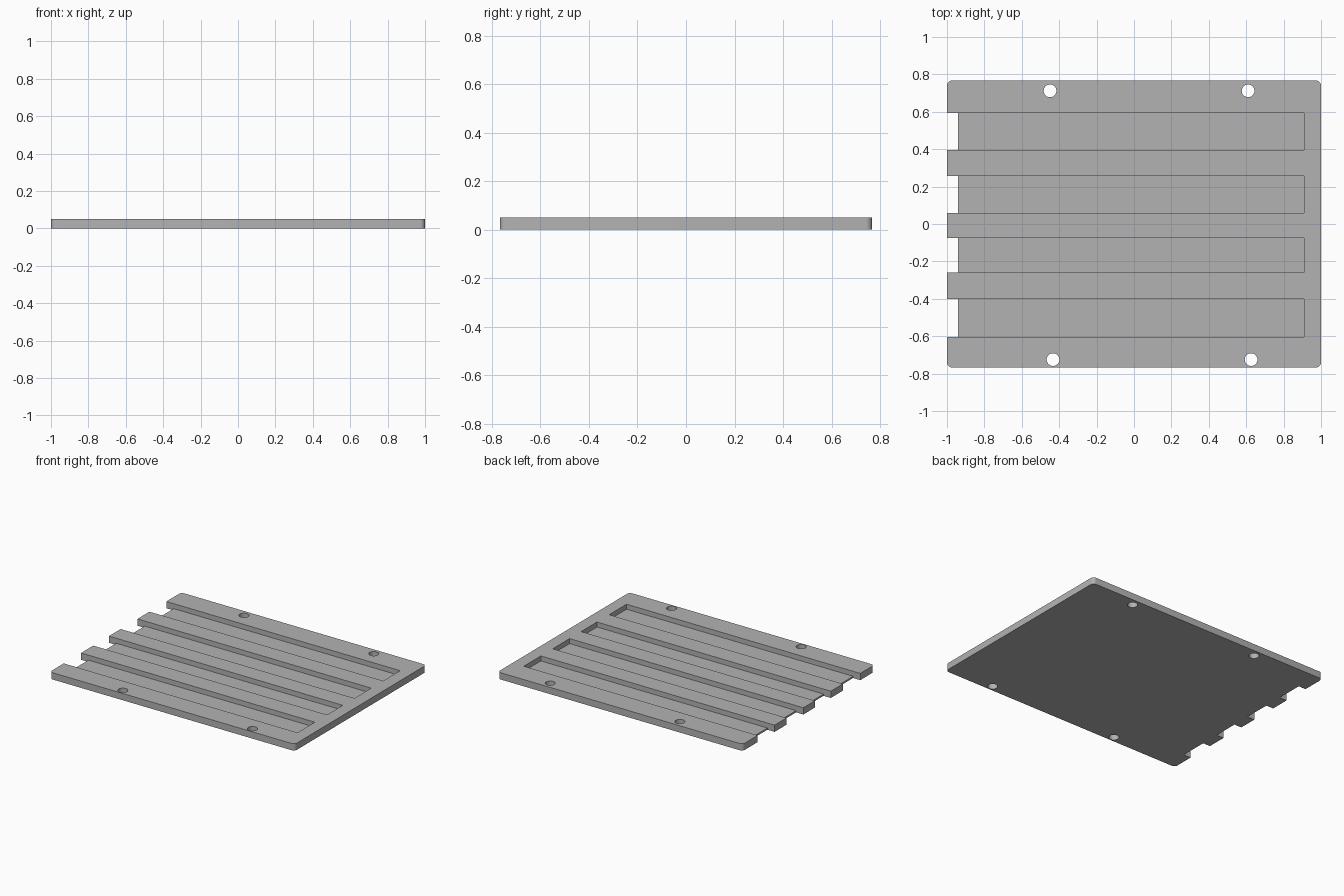
import bpy, bmesh
from math import radians
from mathutils import Matrix

if "Cube" in bpy.data.objects:
    bpy.data.objects.remove(bpy.data.objects["Cube"], do_unlink=True)

HALF_Y, THICK, FLOOR = 0.767, 0.05, 0.013
SLOTS = [(0.395, 0.593), (0.06, 0.256), (-0.26, -0.076), (-0.604, -0.402)]
HOLES = [(-0.449, 0.712), (0.61, 0.712), (-0.433, -0.725), (0.626, -0.725)]

grey = bpy.data.materials.new("plain_grey")
grey.use_nodes = True
grey.diffuse_color = (0.45, 0.45, 0.45, 1)
grey.node_tree.nodes["Principled BSDF"].inputs["Base Color"].default_value = (0.45, 0.45, 0.45, 1)


def add_box(bm, x0, x1, y0, y1, z0, z1):
    place = Matrix.Translation(((x0 + x1) / 2, (y0 + y1) / 2, (z0 + z1) / 2))
    size = Matrix.Diagonal((x1 - x0, y1 - y0, z1 - z0, 1))
    bmesh.ops.create_cube(bm, size=1, matrix=place @ size)


def make_object(name, bm):
    mesh = bpy.data.meshes.new(name)
    bm.to_mesh(mesh)
    bm.free()
    mesh.materials.append(grey)
    obj = bpy.data.objects.new(name, mesh)
    bpy.context.collection.objects.link(obj)
    return obj


# Plate with rounded vertical corners
bm = bmesh.new()
add_box(bm, -1, 1, -HALF_Y, HALF_Y, 0, THICK)
uprights = [e for e in bm.edges if abs(e.verts[0].co.z - e.verts[1].co.z) > 0.01]
bmesh.ops.bevel(bm, geom=uprights, offset=0.027, segments=6, profile=0.5, affect='EDGES')
plate = make_object("slotted_plate", bm)

# Cutters: long shallow channels, open end notches, screw holes
channels, notches, holes = bmesh.new(), bmesh.new(), bmesh.new()
for y0, y1 in SLOTS:
    add_box(channels, -1.1, 0.909, y0, y1, FLOOR, 0.2)
    add_box(notches, -1.1, -0.941, y0, y1, -0.1, 0.2)
for x, y in HOLES:
    bmesh.ops.create_cone(holes, cap_ends=True, segments=32, radius1=0.034, radius2=0.034,
                          depth=0.4, matrix=Matrix.Translation((x, y, 0)))

cutters = [make_object("channel_cutter", channels), make_object("notch_cutter", notches),
           make_object("hole_cutter", holes)]
for cutter in cutters:
    cutter.hide_render = True
    cut = plate.modifiers.new(cutter.name, 'BOOLEAN')
    cut.operation, cut.solver, cut.object = 'DIFFERENCE', 'EXACT', cutter

# Bake the cuts and drop the cutters
bpy.context.view_layer.update()
baked = bpy.data.meshes.new_from_object(plate.evaluated_get(bpy.context.evaluated_depsgraph_get()))
plate.modifiers.clear()
plate.data = baked
for cutter in cutters:
    bpy.data.objects.remove(cutter, do_unlink=True)

# Smooth the rounded corners and holes, keep the edges sharp
bpy.ops.object.select_all(action='DESELECT')
plate.select_set(True)
bpy.context.view_layer.objects.active = plate
bpy.ops.object.shade_smooth_by_angle(angle=radians(30))
